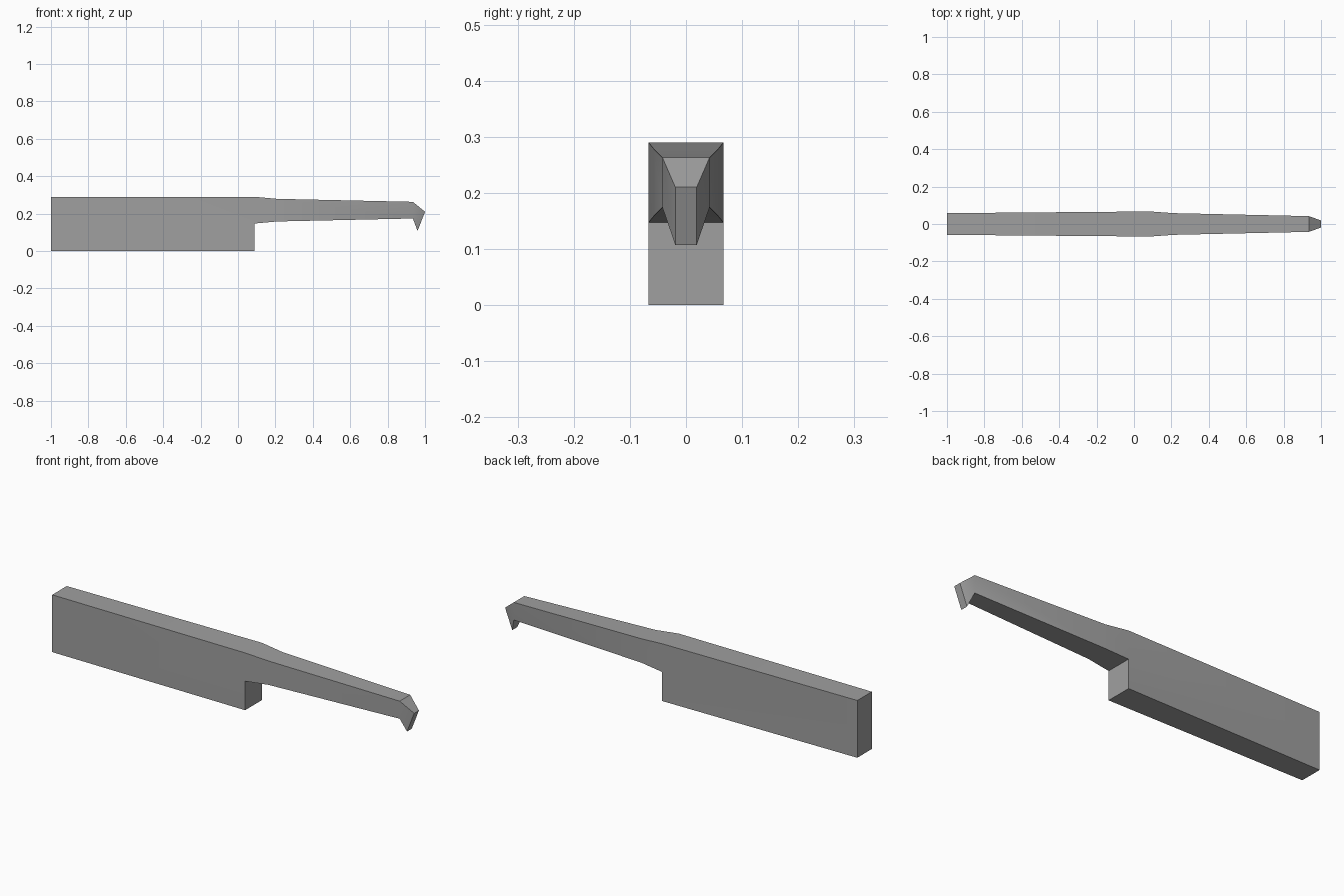
import bpy
import bmesh

cube = bpy.data.objects.get("Cube")
if cube:
    bpy.data.objects.remove(cube, do_unlink=True)

grey = bpy.data.materials.new("plain_grey")
grey.use_nodes = True
grey.diffuse_color = (0.35, 0.35, 0.35, 1)
grey.node_tree.nodes["Principled BSDF"].inputs["Base Color"].default_value = grey.diffuse_color

# Cross-sections: x at top, x at bottom, half width, bottom z, top z
sections = [
    (-1.0, -1.0, 0.058, 0.147, 0.29),       # handle end
    (0.087, 0.087, 0.067, 0.147, 0.29),     # step
    (0.21, 0.21, 0.058, 0.158, 0.279),      # neck start
    (0.935, 0.935, 0.042, 0.174, 0.263),    # neck end
    (1.0, 0.96, 0.019, 0.107, 0.21),        # hooked tip
]

bm = bmesh.new()
rings = []
for x_top, x_low, w, low, top in sections:
    points = [(x_low, -w, low), (x_low, w, low), (x_top, w, top), (x_top, -w, top)]
    rings.append([bm.verts.new(p) for p in points])

# Loft the arm and cap both ends
walls = []
for a, b in zip(rings, rings[1:]):
    for i in range(4):
        j = (i + 1) % 4
        walls.append(bm.faces.new((a[i], a[j], b[j], b[i])))
bm.faces.new(rings[0])
bm.faces.new(rings[-1])

# Pull the underside of the handle down to the ground
handle = bmesh.ops.extrude_face_region(bm, geom=[walls[0]])
for v in handle["geom"]:
    if isinstance(v, bmesh.types.BMVert):
        v.co.z = 0
if walls[0].is_valid:
    bm.faces.remove(walls[0])
bmesh.ops.recalc_face_normals(bm, faces=bm.faces)

mesh = bpy.data.meshes.new("hooked_handle")
bm.to_mesh(mesh)
bm.free()
mesh.materials.append(grey)
tool = bpy.data.objects.new("hooked_handle", mesh)
bpy.context.collection.objects.link(tool)

# Smooth the gentle bends, keep the corners sharp
bpy.context.view_layer.objects.active = tool
tool.select_set(True)
bpy.ops.object.shade_smooth_by_angle(angle=0.52)
